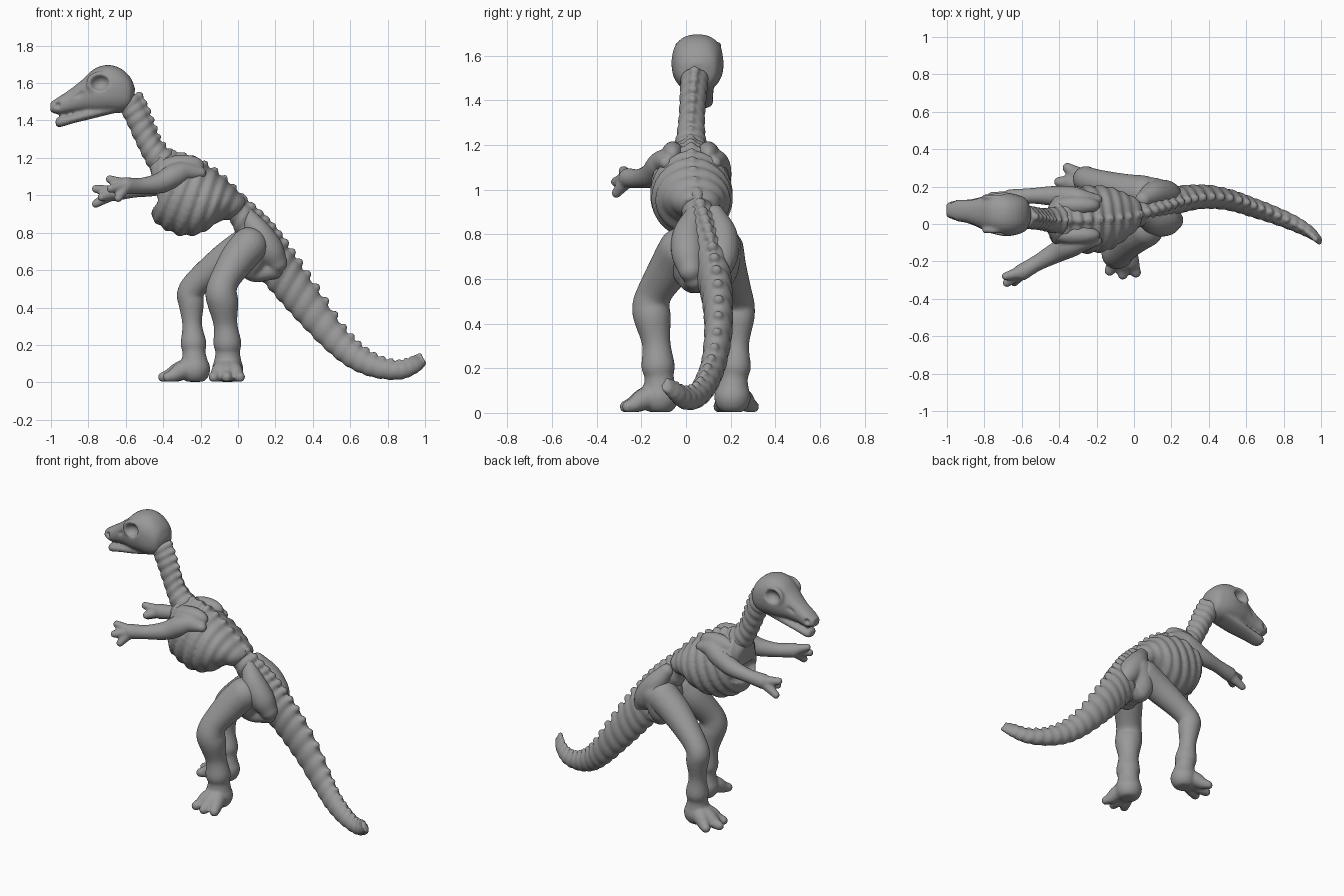
import bpy, bmesh, math
from mathutils import Vector, Matrix

bone = bpy.data.materials.new("bone_grey")
bone.diffuse_color = (0.32, 0.32, 0.32, 1)


def spline(pts, n):
    """Catmull-Rom interpolation of tuples, n steps per span."""
    p = [Vector(q) for q in pts]
    p = [p[0] * 2 - p[1]] + p + [p[-1] * 2 - p[-2]]
    out = []
    for i in range(1, len(p) - 2):
        a, b, c, d = p[i - 1:i + 3]
        for k in range(n):
            t = k / n
            out.append(0.5 * (2 * b + (c - a) * t + (2 * a - 5 * b + 4 * c - d) * t * t
                              + (3 * b - a - 3 * c + d) * t ** 3))
    return out + [p[-2]]


def skin(bm, rings, seg=28, power=1.0):
    """Closed surface through rings of (centre, axis u, axis v); power < 1 is boxier."""
    def box(x):
        return math.copysign(abs(x) ** power, x)
    loops = []
    for c, u, v in rings:
        loops.append([bm.verts.new(c + u * box(math.cos(a)) + v * box(math.sin(a)))
                      for a in (2 * math.pi * i / seg for i in range(seg))])
    for A, B in zip(loops, loops[1:]):
        for i in range(seg):
            j = (i + 1) % seg
            bm.faces.new((A[i], A[j], B[j], B[i]))
    bm.faces.new(loops[0][::-1])
    bm.faces.new(loops[-1])


def ball(bm, loc, r, scale=(1, 1, 1), tilt=0.0):
    m = (Matrix.Translation(loc) @ Matrix.Rotation(tilt, 4, 'Y')
         @ Matrix.Diagonal((r * scale[0], r * scale[1], r * scale[2], 1)))
    bmesh.ops.create_uvsphere(bm, u_segments=20, v_segments=12, radius=1, matrix=m)


def loft(bm, secs, ribs=0, amp=0.0, spike=0.0, n=16, power=1.0):
    """Sections are (top x, top z, bottom x, bottom z, y, half width); ribs ripple along the length."""
    s = spline(secs, n)
    rings = []
    for i, (tx, tz, bx, bz, y, w) in enumerate(s):
        k = 1.0
        if ribs:
            k += amp * (abs(math.sin(math.pi * ribs * i / (len(s) - 1))) - 0.6)
        rings.append((Vector(((tx + bx) / 2, y, (tz + bz) / 2)), Vector((0, w * k, 0)),
                      Vector(((tx - bx) / 2 * k, 0, (tz - bz) / 2 * k))))
    skin(bm, rings, power=power)
    if spike:
        for j in range(ribs):
            i = round((j + 0.5) / ribs * (len(s) - 1))
            c, u, v = rings[i]
            a, b = s[max(i - 3, 0)], s[min(i + 3, len(s) - 1)]
            f = spike * (1 - 0.45 * j / ribs)
            ball(bm, c + v * 0.97, f, (1.0, 1.0, 0.95), -math.atan2(b[1] - a[1], b[0] - a[0]))


def limb(bm, pts, n=6):
    """Round tube through (x, y, z, radius) with ball ends."""
    s = spline(pts, n)
    P = [Vector(q[:3]) for q in s]
    d = (P[-1] - P[0]).normalized()
    ref = Vector((1, 0, 0)) if abs(d.y) > 0.7 else Vector((0, 1, 0))
    rings = []
    for i, q in enumerate(s):
        t = (P[min(i + 1, len(P) - 1)] - P[max(i - 1, 0)]).normalized()
        u = t.cross(ref).normalized()
        rings.append((P[i], u * q[3], t.cross(u) * q[3]))
    skin(bm, rings, 20)
    for q in (s[0], s[-1]):
        ball(bm, q[:3], q[3])


def add_object(name, bm):
    me = bpy.data.meshes.new(name)
    bm.to_mesh(me)
    bm.free()
    me.materials.append(bone)
    ob = bpy.data.objects.new(name, me)
    bpy.context.collection.objects.link(ob)
    return ob


def cutter_object(name, balls):
    bm = bmesh.new()
    for b in balls:
        ball(bm, *b)
    ob = add_object(name, bm)
    ob.hide_render = ob.hide_viewport = True
    return ob


def finish(name, bm, cutter=None, voxel=0.009, smooth=3):
    """Fuse the overlapping pieces of a part into one smooth skin."""
    for v in bm.verts:
        v.co.z = max(v.co.z, 0.003)
    ob = add_object(name, bm)

    def fuse():
        m = ob.modifiers.new("fuse", 'REMESH')
        m.mode, m.voxel_size, m.use_smooth_shade = 'VOXEL', voxel, True
    fuse()
    if cutter:
        b = ob.modifiers.new("hollows", 'BOOLEAN')
        b.operation, b.object, b.solver = 'DIFFERENCE', cutter, 'EXACT'
        fuse()
    m = ob.modifiers.new("soften", 'SMOOTH')
    m.factor, m.iterations = 0.5, smooth


# Cutters: eye sockets, nostrils and snout hollows; chest notch
holes = []
for s in (-1, 1):
    holes += [((-0.74, 0.055 + s * 0.122, 1.60), 0.048, (1.1, 1.1, 0.9), -.3),
              ((-0.965, 0.073 + s * 0.047, 1.483), 0.016),
              ((-0.865, 0.063 + s * 0.098, 1.53), 0.037, (1.5, 1, 0.6), -0.55)]
sockets = cutter_object("socket_cutter", holes)
notch = cutter_object("chest_cutter", [((-.465, .02, .98), .065, (1, 2.5, .8))])

# Skull with lower jaw and eye rims
bm = bmesh.new()
loft(bm, [(-.55, 1.57, -.56, 1.50, .05, .04), (-.575, 1.63, -.58, 1.46, .05, .085),
          (-.63, 1.68, -.63, 1.44, .05, .108), (-.70, 1.697, -.69, 1.44, .052, .117),
          (-.77, 1.675, -.76, 1.44, .055, .105), (-.83, 1.62, -.82, 1.447, .06, .083),
          (-.90, 1.565, -.89, 1.442, .068, .062), (-.96, 1.525, -.955, 1.432, .073, .056),
          (-1.003, 1.497, -1.003, 1.445, .075, .034)], n=6, power=0.85)
loft(bm, [(-.64, 1.48, -.64, 1.445, .05, .07), (-.77, 1.465, -.77, 1.412, .055, .07),
          (-.87, 1.437, -.87, 1.388, .065, .057), (-.95, 1.42, -.95, 1.365, .073, .048),
          (-.975, 1.41, -.975, 1.37, .075, .032)], n=6, power=0.85)
for s in (-1, 1):
    for i in range(24):
        a = 2 * math.pi * i / 24
        ball(bm, (-.74 + .058 * math.cos(a), .055 + s * .09, 1.60 + .048 * math.sin(a)), .015)
finish("skull", bm, sockets, 0.008)

# Neck vertebrae
bm = bmesh.new()
loft(bm, [(-.54, 1.55, -.64, 1.47, .04, .062), (-.495, 1.47, -.60, 1.40, .033, .06),
          (-.455, 1.38, -.55, 1.29, .027, .058), (-.415, 1.29, -.50, 1.19, .022, .064),
          (-.34, 1.22, -.45, 1.10, .02, .08)], 8, 0.14, 0.024)
finish("neck", bm, smooth=2)

# Rib cage with spine bumps
bm = bmesh.new()
loft(bm, [(-.47, 1.17, -.46, 1.08, .02, .06), (-.41, 1.225, -.45, .97, .02, .12),
          (-.33, 1.215, -.46, .885, .02, .16), (-.25, 1.195, -.40, .825, .022, .175),
          (-.17, 1.16, -.30, .785, .025, .18), (-.09, 1.105, -.19, .80, .03, .17),
          (-.02, 1.04, -.10, .86, .04, .13), (.05, .97, -.02, .87, .055, .08)], 10, 0.09, 0.03)
finish("rib_cage", bm, notch, smooth=2)

# Tail vertebrae, from the waist to the raised tip
bm = bmesh.new()
loft(bm, [(0, 1.0, -.05, .88, .045, .07), (.10, .91, .0, .77, .07, .08),
          (.18, .83, .05, .62, .095, .085), (.26, .73, .14, .53, .12, .078),
          (.35, .605, .24, .415, .14, .068), (.46, .445, .35, .295, .145, .062),
          (.57, .285, .48, .165, .125, .056), (.66, .19, .60, .075, .09, .053),
          (.76, .13, .73, .025, .05, .05), (.86, .108, .87, .015, .0, .045),
          (.94, .13, .965, .055, -.05, .035), (.98, .145, 1.01, .10, -.092, .022)], 25, 0.11, 0.028)
finish("tail", bm, smooth=2)

# Pelvis: hip blades and lower hip bones
bm = bmesh.new()
for s in (-1, 1):
    y = .085 + s * .075
    limb(bm, [(.05, y - s * .03, .89, .045), (.11, y, .80, .07), (.17, y, .71, .075),
              (.21, y - s * .01, .64, .055)])
    limb(bm, [(.10, y, .74, .09), (.07, y, .64, .075), (.09, y - s * .02, .59, .055),
              (.19, y - s * .03, .60, .05)])
ball(bm, (.10, .085, .70), .12, (.9, 1, 1.2), -.5)
ball(bm, (.11, .08, .63), .10, (1, 1, .95))
finish("pelvis", bm, smooth=6)

# Legs: thigh to ankle, then pad and three toes
legs = {
    "right_leg": ([(.06, -.025, .73, .10), (0, -.065, .66, .096), (-.07, -.135, .55, .08),
                   (-.09, -.157, .48, .084), (-.08, -.15, .42, .083), (-.067, -.133, .31, .064),
                   (-.057, -.125, .21, .075), (-.055, -.12, .155, .066), (-.055, -.118, .07, .084)],
                  [(-.13, -.25), (-.06, -.27), (.01, -.26)]),
    "left_leg": ([(.05, .16, .73, .10), (-.06, .18, .66, .09), (-.20, .22, .55, .073),
                  (-.255, .238, .48, .07), (-.25, .238, .42, .068), (-.245, .23, .31, .053),
                  (-.238, .222, .21, .069), (-.235, .215, .155, .062), (-.23, .208, .07, .082)],
                 [(-.375, .15), (-.40, .225), (-.355, .30)]),
}
for name, (path, toes) in legs.items():
    bm = bmesh.new()
    limb(bm, path)
    ax, ay = path[-1][:2]
    for tx, ty in toes:
        limb(bm, [(ax, ay, .08, .065), (ax + (tx - ax) * .5, ay + (ty - ay) * .5, .06, .05),
                  (ax + (tx - ax) * .8, ay + (ty - ay) * .8, .037, .036), (tx, ty, .028, .028)])
    finish(name, bm)

# Arms: flat shoulder blade, arm and three fingers
arms = {
    "right_arm": ([(-.20, -.09, 1.12, .03), (-.28, -.095, 1.125, .055), (-.34, -.115, 1.105, .064),
                   (-.42, -.155, 1.065, .055), (-.52, -.21, 1.05, .043), (-.60, -.258, 1.052, .045)],
                  [(-.685, -.28, 1.085), (-.68, -.315, 1.035), (-.64, -.312, .985)]),
    "left_arm": ([(-.20, .13, 1.12, .03), (-.28, .132, 1.125, .055), (-.34, .14, 1.095, .062),
                  (-.44, .15, 1.05, .053), (-.55, .15, 1.03, .042), (-.66, .14, 1.015, .046)],
                 [(-.76, .12, 1.035), (-.76, .15, .955), (-.73, .09, .99)]),
}
for name, (path, fingers) in arms.items():
    bm = bmesh.new()
    limb(bm, path)
    ball(bm, (-.31, .02 + (path[0][1] - .02) * .72, 1.15), .12, (1.1, .45, .55), -.1)
    p = Vector(path[-1][:3])
    for f in fingers:
        limb(bm, [(*p, .038), (*p.lerp(Vector(f), .6), .028), (*f, .022)])
    finish(name, bm, voxel=0.008, smooth=2)
